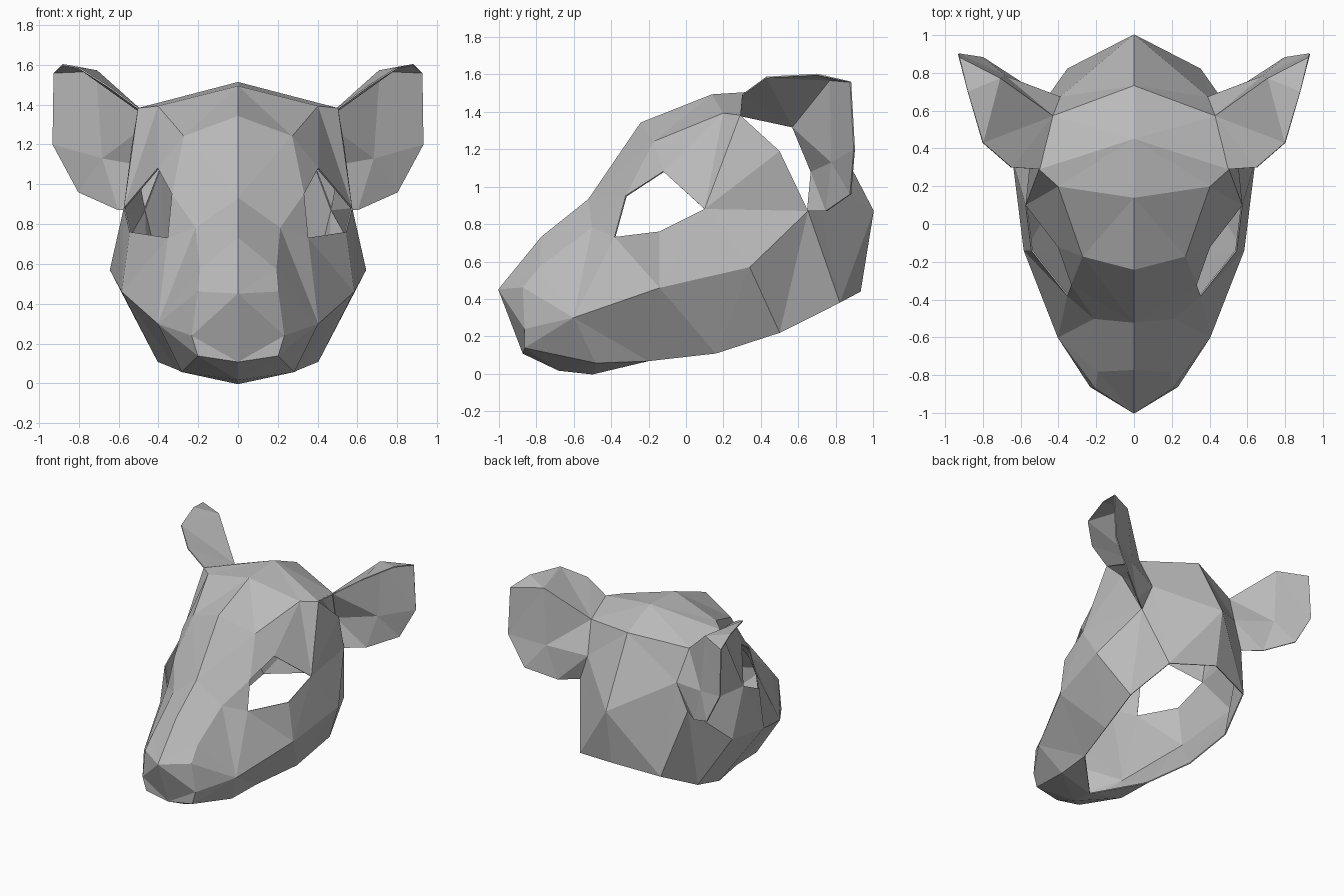
import bpy, bmesh
from mathutils import Vector

if "Cube" in bpy.data.objects:
    bpy.data.objects.remove(bpy.data.objects["Cube"], do_unlink=True)

grey = bpy.data.materials.new("plain_grey")
grey.use_nodes = True
COLOUR = (0.5, 0.5, 0.5, 1)
grey.diffuse_color = COLOUR
grey.node_tree.nodes["Principled BSDF"].inputs["Base Color"].default_value = COLOUR

# Profile of the head along the centre plane (y, z)
centre = dict(
    nose=(-1, .45), bridge=(-.77, .73), mid_bridge=(-.52, .93), forehead=(-.24, 1.34),
    crown=(.14, 1.49), top=(.45, 1.51), ridge=(.73, 1.39), nape=(1, .87), nape_end=(.93, .44),
    lip=(-.87, .11), chin=(-.68, .02), chin_end=(-.5, 0))
points = {name: Vector((0, *yz)) for name, yz in centre.items()}

# Corners of the left half of the face
face = dict(
    nostril=(.2, -.87, .46), muzzle=(.23, -.86, .24), lip_side=(.2, -.86, .14),
    snout=(.19, -.78, .57), snout_back=(.21, -.5, .78),
    jaw_front=(.4, -.6, .3), jaw=(.58, -.14, .46), cheek=(.64, .34, .57),
    rim_front=(.28, -.48, .06), rim_mid=(.3, -.2, .07), rim_low=(.4, .16, .11),
    rim_back=(.45, .5, .22), rim_corner=(.35, .82, .38),
    eye_front=(.35, -.38, .73), eye_low=(.54, -.14, .76), eye_back=(.57, .1, .88),
    eye_top=(.4, -.12, 1.08), eye_inner=(.33, -.32, .95),
    brow=(.27, -.17, 1.24), brow_back=(.4, .2, 1.39))

# Corners of the opening where the ear joins, and of the ear itself
ear = dict(
    temple=(.5, .29, 1.38), temple_low=(.53, .5, 1.19), socket_low=(.47, .65, .87),
    socket_back=(.39, .67, 1.08), socket_top=(.43, .57, 1.32),
    flap_front=(.65, .3, 1.49), flap_mid=(.8, .43, 1.585), flap_out=(.88, .7, 1.6),
    tip=(.925, .88, 1.56), crest=(.71, .77, 1.57), fold=(.68, .78, 1.13),
    edge=(.93, .9, 1.2), edge_low=(.8, .88, .96), lobe=(.6, .75, .87))
for group in (face, ear):
    points.update({name: Vector(co) for name, co in group.items()})


def sheet(name, panels):
    """Fold a mirrored thin sheet from panels, each a row of corner names."""
    bm = bmesh.new()
    verts = {}
    for row in panels:
        corners = row.split()
        for c in corners:
            if c not in verts:
                verts[c] = bm.verts.new(points[c])
        bm.faces.new([verts[c] for c in corners])
    bmesh.ops.recalc_face_normals(bm, faces=bm.faces)
    bmesh.ops.triangulate(bm, faces=bm.faces)
    mesh = bpy.data.meshes.new(name)
    bm.to_mesh(mesh)
    bm.free()
    mesh.materials.append(grey)
    obj = bpy.data.objects.new(name, mesh)
    bpy.context.collection.objects.link(obj)
    mirror = obj.modifiers.new("mirror", 'MIRROR')
    mirror.use_clip = True
    solid = obj.modifiers.new("thickness", 'SOLIDIFY')
    solid.thickness = .008
    solid.offset = 0


# Muzzle, from the nose to the eyes
muzzle_panels = [
    "nose nostril muzzle lip_side lip",
    "nose bridge snout nostril",
    "bridge mid_bridge snout_back snout",
    "mid_bridge eye_inner snout_back",
    "eye_front snout_back eye_inner",
    "eye_front jaw_front snout_back",
    "snout_back jaw_front snout",
    "snout jaw_front nostril",
    "nostril jaw_front muzzle",
    "muzzle jaw_front lip_side",
]

# Forehead and brows over the eye holes
brow_panels = [
    "mid_bridge forehead brow eye_inner",
    "forehead crown brow_back brow",
    "brow eye_top eye_inner",
    "brow brow_back eye_top",
    "brow_back eye_back eye_top",
    "brow_back temple eye_back",
]

# Top and back of the head
cranium_panels = [
    "crown top temple brow_back",
    "top ridge socket_top temple",
    "ridge nape socket_back socket_top",
    "nape rim_corner socket_back",
    "nape nape_end rim_corner",
    "socket_back rim_corner socket_low",
]

# Cheeks, from the ear opening to the jaw crease
cheek_panels = [
    "temple temple_low eye_back",
    "temple_low socket_low eye_back",
    "socket_low cheek eye_back",
    "eye_back cheek jaw eye_low",
    "eye_low jaw eye_front",
    "eye_front jaw jaw_front",
]

# Jaw and chin, ending at the open underside
jaw_panels = [
    "jaw_front rim_front lip_side",
    "jaw_front jaw rim_mid rim_front",
    "jaw cheek rim_low rim_mid",
    "cheek rim_back rim_low",
    "cheek socket_low rim_back",
    "socket_low rim_corner rim_back",
    "lip lip_side rim_front chin",
    "chin rim_front chin_end",
    "chin_end rim_front rim_mid",
]

# Cupped ears: upper flap, back and lower lobe
ear_panels = [
    "temple flap_front socket_top",
    "flap_front flap_mid crest socket_top",
    "flap_mid flap_out crest",
    "flap_out tip crest",
    "socket_top crest fold socket_back",
    "crest tip edge fold",
    "socket_back fold lobe socket_low",
    "fold edge edge_low lobe",
]

sheet("head_shell", muzzle_panels + brow_panels + cranium_panels + cheek_panels + jaw_panels)
sheet("ears", ear_panels)
